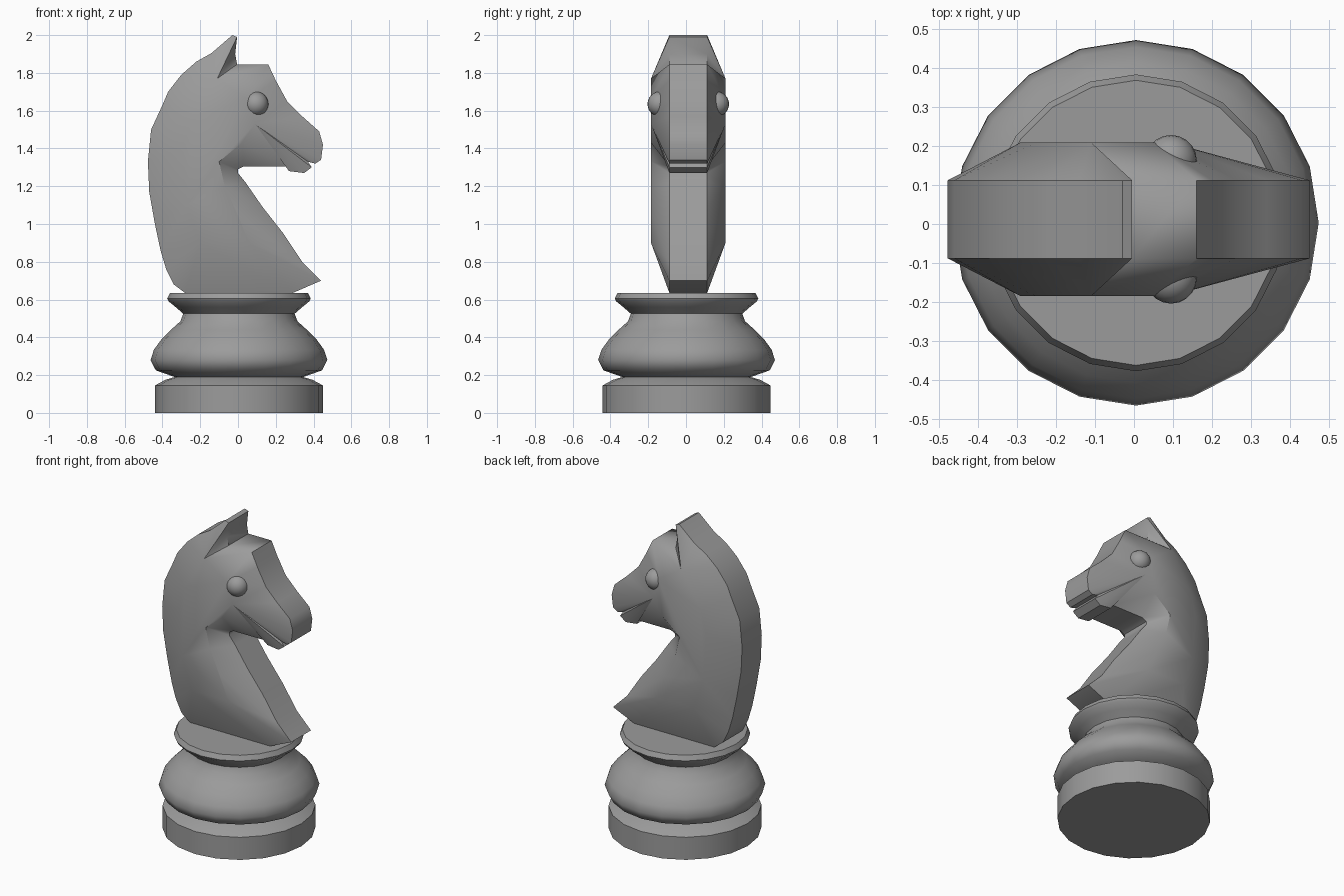
import bpy, bmesh
from math import cos, sin, pi, radians

cube = bpy.data.objects.get("Cube")
if cube:
    bpy.data.objects.remove(cube, do_unlink=True)

grey = bpy.data.materials.new("plain grey")
grey.use_nodes = True
grey.diffuse_color = (0.33, 0.33, 0.33, 1)
grey.node_tree.nodes["Principled BSDF"].inputs["Base Color"].default_value = grey.diffuse_color


def finish(bm, name, location, angle):
    """Turn a bmesh into a smooth object with sharp creases."""
    bmesh.ops.remove_doubles(bm, verts=bm.verts, dist=0.0005)
    bmesh.ops.recalc_face_normals(bm, faces=bm.faces)
    mesh = bpy.data.meshes.new(name)
    bm.to_mesh(mesh)
    bm.free()
    mesh.materials.append(grey)
    obj = bpy.data.objects.new(name, mesh)
    obj.location = location
    bpy.context.collection.objects.link(obj)
    bpy.ops.object.select_all(action='DESELECT')
    obj.select_set(True)
    bpy.context.view_layer.objects.active = obj
    bpy.ops.object.shade_smooth_by_angle(angle=radians(angle))
    return obj


# Turned base: foot, groove, bulge, waist and collar
SIDES = 20
profile = [(.445, 0), (.445, .145), (.39, .175), (.34, .19), (.44, .225),
           (.468, .28), (.45, .335), (.41, .39), (.36, .44), (.31, .485),
           (.295, .525), (.335, .56), (.372, .59), (.38, .605), (.365, .635)]
bm = bmesh.new()
rings = [[bm.verts.new((r * cos(2 * pi * i / SIDES), r * sin(2 * pi * i / SIDES), z))
          for i in range(SIDES)] for r, z in profile]
for low, high in zip(rings, rings[1:]):
    for i in range(SIDES):
        j = (i + 1) % SIDES
        bm.faces.new((low[i], low[j], high[j], high[i]))
bm.faces.new(rings[0])
bm.faces.new(rings[-1])
finish(bm, "turned_base", (.005, .003, 0), 50)

# Horse head: points of the flat side panel, each with the rim points it joins
head = [
    ((-.2, .9), [(-.28, .635), (-.34, .68), (-.38, .76), (-.41, .86)]),
    ((-.27, 1.1), [(-.44, 1.0), (-.47, 1.17)]),
    ((-.29, 1.4), [(-.477, 1.33), (-.46, 1.5)]),
    ((-.25, 1.55), [(-.40, 1.63), (-.37, 1.7)]),
    ((-.11, 1.77), [(-.3, 1.79), (-.22, 1.86), (-.14, 1.905), (-.03, 2.0),
                    (-.005, 1.99), (-.015, 1.9), (-.005, 1.845), (.16, 1.845)]),
    ((.05, 1.66), [(.2, 1.76), (.26, 1.65)]),
    ((.09, 1.53), [(.34, 1.57), (.43, 1.49), (.45, 1.42), (.44, 1.34),
                   (.41, 1.32), (.37, 1.33), (.39, 1.3), (.35, 1.27),
                   (.27, 1.28), (.3, 1.3), (.25, 1.305)]),
    ((.02, 1.43), [(.03, 1.305)]),
    ((-.1, 1.33), [(0, 1.29), (0, 1.27)]),
    ((-.07, 1.2), [(.04, 1.22), (.13, 1.09)]),
    ((.0, 1.05), [(.24, .95), (.34, .8)]),
    ((.06, .9), [(.44, .7), (.29, .635)]),
]
RIM, PANEL = .1, .197
bm = bmesh.new()
rims = []
for side in (-1, 1):
    rim, panel, partner = [], [], []
    for (px, pz), points in head:
        panel.append(bm.verts.new((px, side * PANEL, pz)))
        for x, z in points:
            rim.append(bm.verts.new((x, side * RIM, z)))
            partner.append(panel[-1])
    bm.faces.new(panel)
    for i in range(len(rim)):
        j = (i + 1) % len(rim)
        corners = [rim[i], rim[j], partner[j]]
        if partner[i] is not partner[j]:
            corners.append(partner[i])
        bm.faces.new(corners)
    rims.append(rim)
# Rim strip joining both sides
for i in range(len(rims[0])):
    j = (i + 1) % len(rims[0])
    bm.faces.new((rims[0][i], rims[0][j], rims[1][j], rims[1][i]))
finish(bm, "horse_head", (0, .012, 0), 40)

# Eyes
for name, side in (("right_eye", -1), ("left_eye", 1)):
    bm = bmesh.new()
    bmesh.ops.create_uvsphere(bm, u_segments=20, v_segments=12, radius=.066)
    finish(bm, name, (.095, .012 + side * .15, 1.635), 60)
